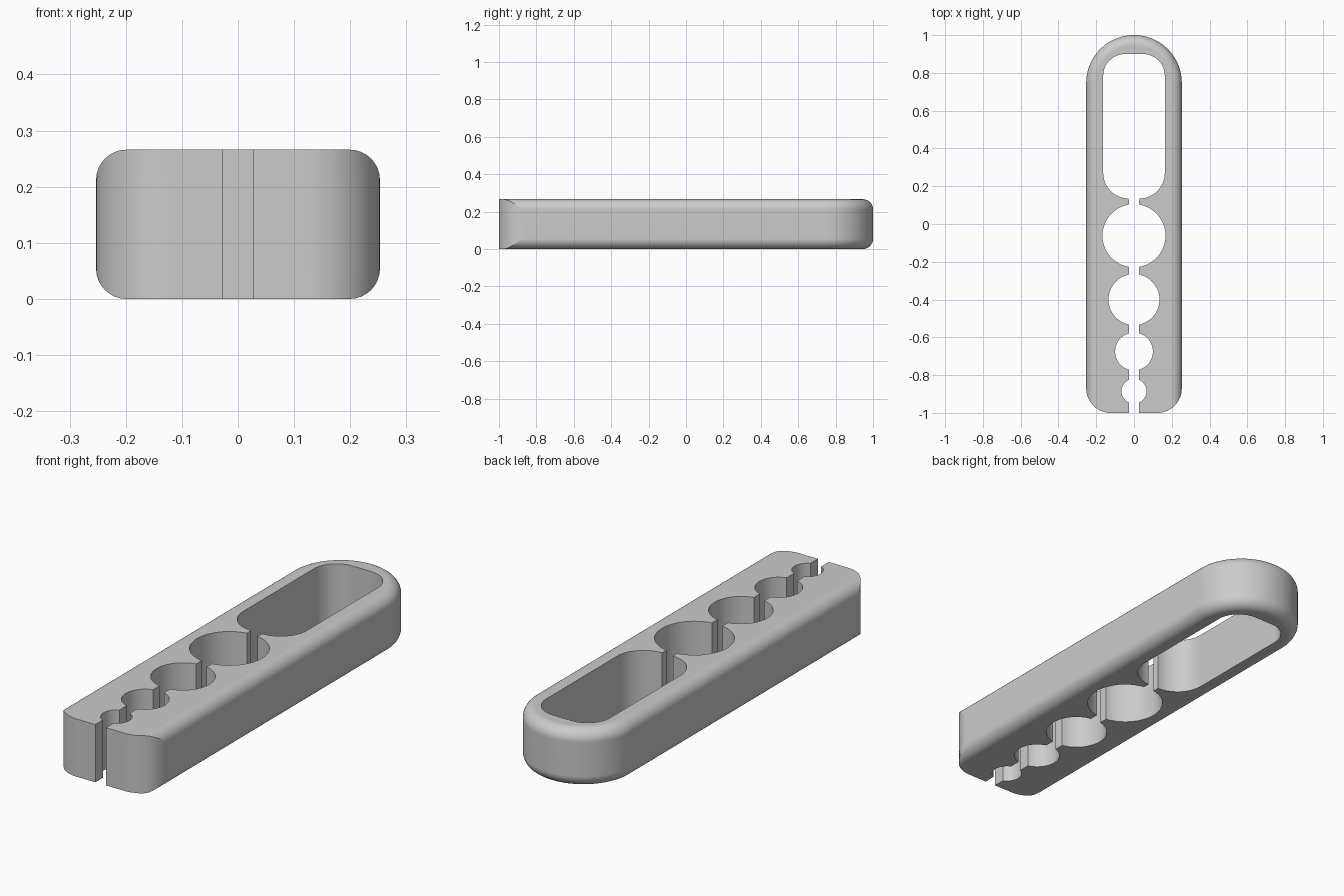
import bpy, bmesh
from math import sin, cos, acos, pi

if "Cube" in bpy.data.objects:
    bpy.data.objects.remove(bpy.data.objects["Cube"])

W, H, F = 0.253, 0.266, 0.054      # half width, height, edge fillet
CR = 0.13                          # front corner radius
GAP = 0.027                        # half width of the slit


def arc(cx, cy, r, a0, a1, n):
    return [(cx + r * cos(a0 + (a1 - a0) * i / n),
             cy + r * sin(a0 + (a1 - a0) * i / n)) for i in range(n + 1)]


def mirrored(half):
    """Close a right-hand half outline with its mirror image."""
    return half + [(-x, y) for x, y in reversed(half) if x > 1e-6]


def body_ring(inset):
    """Bar outline at a given fillet inset; the front end is not filleted."""
    w, c = W - inset, W - CR
    half = arc(c, CR - 1, CR, -pi / 2, -acos(min(1, (w - c) / CR)), 16)
    half += arc(0, 1 - W, w, 0, pi / 2, 32)
    half[-1] = (0, half[-1][1])
    return mirrored(half)


def loft(name, layers):
    """Skin a stack of (outline, z) layers and cap both ends."""
    bm = bmesh.new()
    rings = [[bm.verts.new((x, y, z)) for x, y in pts] for pts, z in layers]
    n = len(rings[0])
    for a, b in zip(rings, rings[1:]):
        for i in range(n):
            j = (i + 1) % n
            bm.faces.new((a[i], a[j], b[j], b[i]))
    bm.faces.new(rings[0][::-1])
    bm.faces.new(rings[-1])
    bmesh.ops.recalc_face_normals(bm, faces=bm.faces)
    me = bpy.data.meshes.new(name)
    bm.to_mesh(me)
    bm.free()
    ob = bpy.data.objects.new(name, me)
    bpy.context.collection.objects.link(ob)
    return ob


# Bar with filleted long edges and rounded back end
steps = [i / 8 * pi / 2 for i in range(9)]
lower = [(body_ring(F * (1 - sin(a))), F * (1 - cos(a))) for a in steps]
upper = [(ring, H - z) for ring, z in reversed(lower)]
body = loft("clip_body", lower + upper)

# Through cutout: long slot, four holes and the slit joining them
half = arc(0.048, 0.785, 0.115, pi / 2, 0, 12)
half += arc(0.028, 0.27, 0.135, 0, -pi / 2, 12)
for y, r in ((-0.062, 0.167), (-0.4, 0.135), (-0.675, 0.1), (-0.885, 0.066)):
    a = acos(GAP / r)
    half += arc(0, y, r, a, -a, 32)
half.append((GAP, -1.1))
outline = mirrored(half)
cutter = loft("cutout_cutter", [(outline, -0.1), (outline, H + 0.1)])
cutter.hide_render = True

cut = body.modifiers.new("cutout", 'BOOLEAN')
cut.operation, cut.solver, cut.object = 'DIFFERENCE', 'EXACT', cutter
bpy.context.view_layer.objects.active = body
body.select_set(True)
bpy.ops.object.modifier_apply(modifier=cut.name)
bpy.data.objects.remove(cutter)

# Smooth fillets, crisp cut edges
bpy.ops.object.shade_smooth_by_angle(angle=pi / 6)
wn = body.modifiers.new("weighted_normals", 'WEIGHTED_NORMAL')
wn.keep_sharp = True
